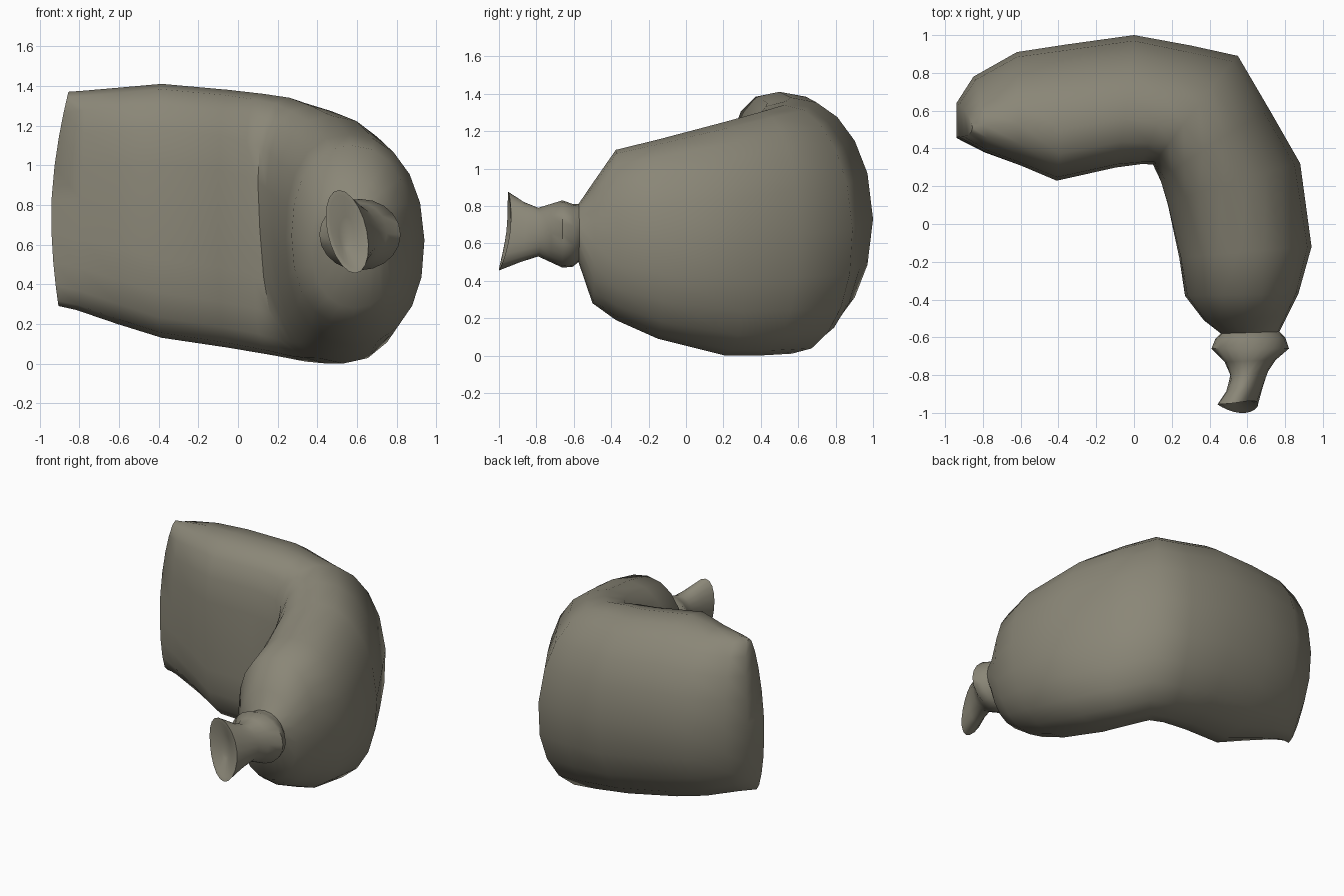
import bpy, bmesh, math

if "Cube" in bpy.data.objects:
    bpy.data.objects.remove(bpy.data.objects["Cube"])

cloth = bpy.data.materials.new("grey olive cloth")
cloth.diffuse_color = (0.255, 0.24, 0.185, 1)
cloth.use_nodes = True
cloth.node_tree.nodes["Principled BSDF"].inputs["Base Color"].default_value = cloth.diffuse_color
SIDES = 20


def ring_points(outer, inner, low, high, power=2.2, tilt=(0, 0), bow=(0, 0)):
    """Upright rounded-box section spanning outer..inner in plan and low..high in z.
    tilt leans the section, bow shifts its top and bottom the same way."""
    cx, cy = (outer[0] + inner[0]) / 2, (outer[1] + inner[1]) / 2
    hx, hy = (outer[0] - inner[0]) / 2, (outer[1] - inner[1]) / 2
    pts = []
    for i in range(SIDES):
        a = 2 * math.pi * i / SIDES
        c, s = math.cos(a), math.sin(a)
        u = math.copysign(abs(c) ** (2 / power), c)
        v = math.copysign(abs(s) ** (2 / power), s)
        b = abs(v) ** 1.8
        pts.append((cx + hx * u + tilt[0] * v + bow[0] * b,
                    cy + hy * u + tilt[1] * v + bow[1] * b,
                    (low + high) / 2 + (high - low) / 2 * v))
    return pts


def loft(name, stations, cap_start, cap_end, angle):
    bm = bmesh.new()
    rings = [[bm.verts.new(p) for p in ring_points(*s)] for s in stations]
    for a, b in zip(rings, rings[1:]):
        for i in range(SIDES):
            j = (i + 1) % SIDES
            bm.faces.new((a[i], a[j], b[j], b[i]))
    # Caps are strips across the section, so bowed ends stay clean
    for ring, wanted in ((rings[0], cap_start), (rings[-1], cap_end)):
        if wanted:
            q, n = SIDES // 4, SIDES
            for k in range(-q, q):
                quad = [ring[k % n], ring[(k + 1) % n],
                        ring[(n // 2 - k - 1) % n], ring[(n // 2 - k) % n]]
                bm.faces.new(list(dict.fromkeys(quad)))
    bmesh.ops.recalc_face_normals(bm, faces=bm.faces)
    mesh = bpy.data.meshes.new(name)
    bm.to_mesh(mesh)
    bm.free()
    mesh.materials.append(cloth)
    ob = bpy.data.objects.new(name, mesh)
    bpy.context.collection.objects.link(ob)
    bpy.context.view_layer.objects.active = ob
    ob.select_set(True)
    bpy.ops.object.shade_smooth_by_angle(angle=math.radians(angle))
    ob.select_set(False)
    return ob


# Bent sack: flat seamed left end, round the corner, narrowing to the tie
tie = ((0.77, -0.57), (0.46, -0.58), 0.50, 0.81, 2.0)
loft("sack_body", [
    ((-0.94, 0.64), (-0.94, 0.46), 0.29, 1.37, 2.0, (0.025, 0.01), (0.06, -0.05)),
    ((-0.85, 0.78), (-0.79, 0.38), 0.27, 1.375, 2.2, (0.015, 0), (0.02, -0.06)),
    ((-0.62, 0.91), (-0.60, 0.31), 0.20, 1.39, 2.3, (0, 0), (0, -0.08)),
    ((-0.36, 0.95), (-0.41, 0.23), 0.13, 1.41, 2.4, (0, 0), (0, -0.09)),
    ((0.00, 1.00), (-0.10, 0.30), 0.08, 1.38, 2.4, (0, 0), (0, -0.09)),
    ((0.30, 0.945), (0.05, 0.325), 0.04, 1.36, 2.35, (-0.03, -0.02), (-0.02, -0.08)),
    ((0.55, 0.89), (0.11, 0.32), 0.01, 1.34, 2.3, (-0.04, -0.02), (-0.03, -0.06)),
    ((0.72, 0.60), (0.15, 0.22), 0.0, 1.30, 2.3, (-0.04, 0), (-0.03, -0.02)),
    ((0.88, 0.32), (0.18, 0.10), 0.0, 1.25, 2.25, (-0.03, 0), (-0.03, 0)),
    ((0.94, -0.12), (0.24, -0.18), 0.09, 1.155, 2.25, (-0.01, 0), (-0.02, 0)),
    ((0.87, -0.37), (0.27, -0.38), 0.19, 1.10, 2.25),
    ((0.81, -0.49), (0.37, -0.51), 0.28, 0.92, 2.2),
    tie,
], True, False, 60)

# Tied neck with flared, shallow-dished tail
loft("tied_neck", [
    tie,
    ((0.80, -0.60), (0.43, -0.61), 0.475, 0.81, 2.0),
    ((0.82, -0.66), (0.41, -0.66), 0.47, 0.83, 2.0),
    ((0.75, -0.72), (0.48, -0.73), 0.50, 0.81, 2.0),
    ((0.71, -0.78), (0.51, -0.80), 0.53, 0.79, 2.0, (-0.01, 0)),
    ((0.68, -0.86), (0.49, -0.89), 0.50, 0.82, 2.0, (-0.02, 0.01)),
    ((0.65, -0.94), (0.45, -0.96), 0.455, 0.875, 2.0, (-0.04, 0.025), (0, -0.025)),
    ((0.63, -0.94), (0.47, -0.96), 0.48, 0.85, 2.0, (-0.04, 0.02), (0, -0.02)),
    ((0.58, -0.91), (0.51, -0.92), 0.58, 0.74, 2.0),
], False, True, 60)
